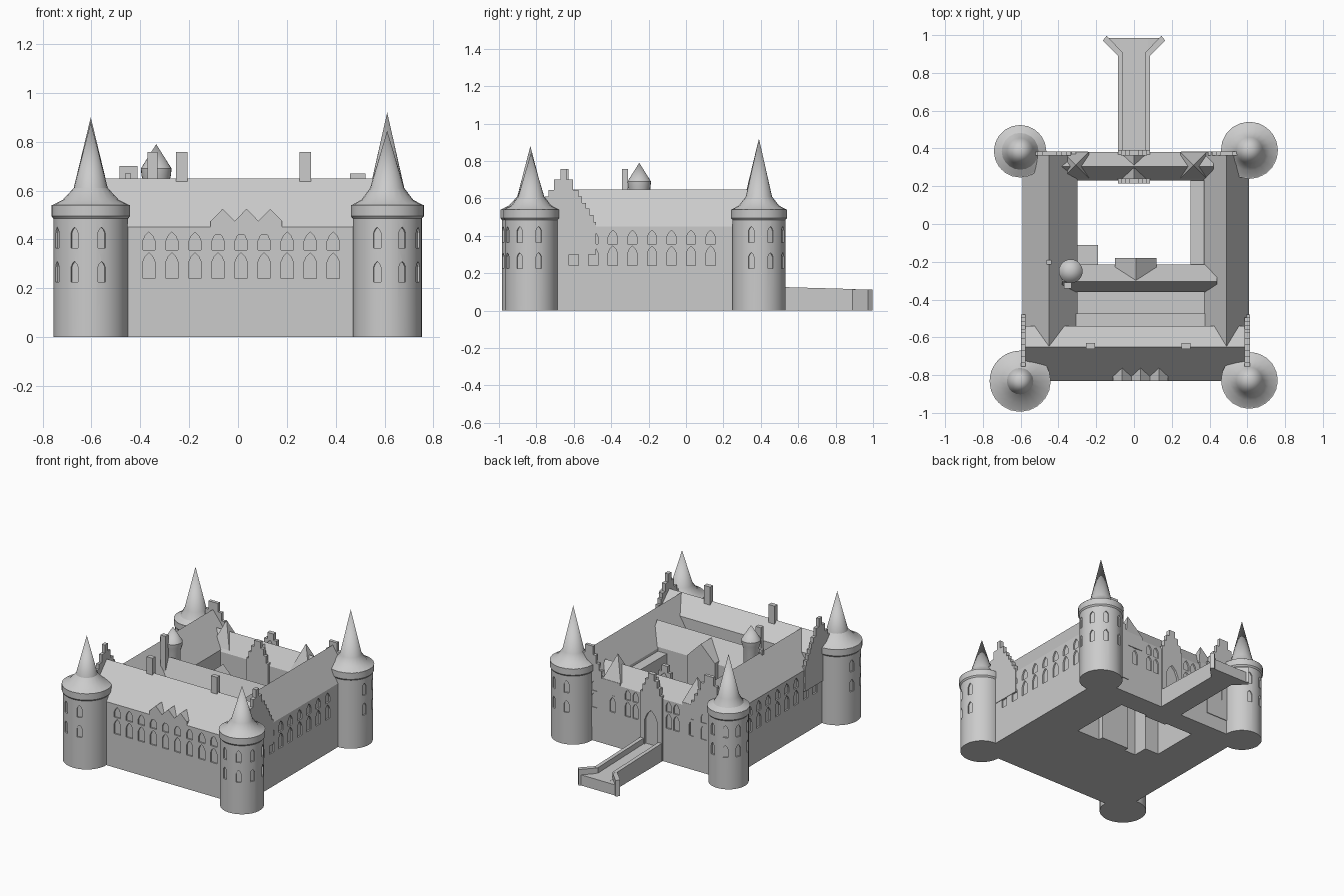
import bpy, bmesh
from math import sin, cos, pi, radians
from mathutils import Matrix, Vector

if "Cube" in bpy.data.objects:
    bpy.data.objects.remove(bpy.data.objects["Cube"])


def finish(bm, name):
    bmesh.ops.recalc_face_normals(bm, faces=bm.faces)
    me = bpy.data.meshes.new(name)
    bm.to_mesh(me)
    bm.free()
    ob = bpy.data.objects.new(name, me)
    bpy.context.collection.objects.link(ob)
    return ob


def add_prism(bm, pts, place, lo, hi):
    a = [bm.verts.new(place(u, v, lo)) for u, v in pts]
    b = [bm.verts.new(place(u, v, hi)) for u, v in pts]
    bm.faces.new(a)
    bm.faces.new(b)
    for i in range(len(pts)):
        j = (i + 1) % len(pts)
        bm.faces.new((a[i], a[j], b[j], b[i]))


PLACE = {'X': lambda u, v, t: (t, u, v),   # profile in y,z
         'Y': lambda u, v, t: (u, t, v),   # profile in x,z
         'Z': lambda u, v, t: (u, v, t)}   # profile in x,y


def prism(name, pts, axis, lo, hi):
    bm = bmesh.new()
    add_prism(bm, pts, PLACE[axis], lo, hi)
    return finish(bm, name)


def box(name, x0, x1, y0, y1, z0, z1):
    return prism(name, [(x0, y0), (x1, y0), (x1, y1), (x0, y1)], 'Z', z0, z1)


def lathe(name, profile, x, y, n):
    bm = bmesh.new()
    rings = []
    for r, z in profile:
        if r == 0:
            rings.append([bm.verts.new((x, y, z))])
        else:
            rings.append([bm.verts.new((x + r * cos(2 * pi * i / n), y + r * sin(2 * pi * i / n), z))
                          for i in range(n)])
    for a, b in zip(rings, rings[1:]):
        for i in range(n):
            j = (i + 1) % n
            bm.faces.new((a[i], a[j], b[0]) if len(b) == 1 else (a[i], a[j], b[j], b[i]))
    for ring in (rings[0], rings[-1]):
        if len(ring) > 1:
            bm.faces.new(ring)
    return finish(bm, name)


def smooth(ob, deg=25):
    bpy.ops.object.select_all(action='DESELECT')
    ob.select_set(True)
    bpy.context.view_layer.objects.active = ob
    bpy.ops.object.shade_smooth_by_angle(angle=radians(deg))


def stepped_gable(name, c, steps, axis, lo, hi, base=0.3):
    # steps: (half width, top) from outside to the peak
    right, z = [], base
    for hw, top in steps:
        right += [(hw, z), (hw, top)]
        z = top
    pts = [(c + u, v) for u, v in right] + [(c - u, v) for u, v in reversed(right)]
    return prism(name, pts, axis, lo, hi)


def add_window(bm, x, y, ang, z0, z1, w=0.05, depth=0.01):
    # pointed window cutter; ang is the outward direction
    out, side = Vector((cos(ang), sin(ang), 0)), Vector((-sin(ang), cos(ang), 0))
    h, zs = w / 2, z1 - w * 0.75
    pts = [(-h, z0), (h, z0), (h, zs), (h * 0.6, zs + (z1 - zs) * 0.6), (0, z1),
           (-h * 0.6, zs + (z1 - zs) * 0.6), (-h, zs)]
    add_prism(bm, pts, lambda u, v, t: Vector((x, y, v)) + side * u + out * t, -depth, 0.03)


def cut(objs, cutter):
    cutter.hide_render = True
    cutter.display_type = 'WIRE'
    for ob in objs:
        m = ob.modifiers.new("windows", 'BOOLEAN')
        m.operation, m.solver, m.object = 'DIFFERENCE', 'EXACT', cutter


# Main wings
front = prism("front_wing", [(-0.83, 0), (-0.83, 0.45), (-0.65, 0.65), (-0.54, 0.54), (-0.54, 0)], 'X', -0.59, 0.61)
left = prism("left_wing", [(-0.59, 0), (-0.59, 0.45), (-0.45, 0.648), (-0.30, 0.45), (-0.30, 0)], 'Y', -0.65, 0.38)
right = prism("right_wing", [(0.61, 0), (0.61, 0.45), (0.49, 0.648), (0.37, 0.45), (0.37, 0)], 'Y', -0.65, 0.38)
back = prism("back_wing", [(0.23, 0), (0.23, 0.44), (0.305, 0.56), (0.38, 0.44), (0.38, 0)], 'X', -0.4, 0.42)

# Courtyard buildings
prism("hall", [(-0.36, 0), (-0.36, 0.46), (-0.305, 0.60), (-0.215, 0.46), (-0.215, 0)], 'X', -0.38, 0.44)
box("hall_terrace", -0.31, 0.38, -0.48, -0.35, 0, 0.40)
box("rear_gallery", -0.31, 0.38, -0.55, -0.475, 0, 0.46)
prism("hall_bay", [(-0.10, 0), (-0.10, 0.48), (0.01, 0.59), (0.12, 0.48), (0.12, 0)], 'Y', -0.305, -0.18)
box("side_gallery", 0.30, 0.38, -0.22, 0.235, 0, 0.43)
box("courtyard_annex", -0.31, -0.19, -0.22, -0.11, 0, 0.40)
smooth(lathe("stair_turret", [(0.048, 0), (0.048, 0.62), (0.06, 0.66), (0.063, 0.69), (0, 0.79)], -0.335, -0.25, 24))

# Chimneys
for x, y, z0 in ((-0.23, -0.645, 0.55), (0.275, -0.645, 0.55), (-0.35, -0.325, 0.45)):
    s = 0.024 if y < -0.5 else 0.02
    box("chimney", x - s, x + s, y - 0.016, y + 0.016, z0, 0.757)
box("small_chimney", -0.462, -0.438, -0.215, -0.19, 0.55, 0.67)

# Front zigzag dormers
for x in (-0.063, 0.035, 0.132):
    prism("front_dormer", [(x - 0.049, 0.42), (x - 0.049, 0.475), (x, 0.525), (x + 0.049, 0.475), (x + 0.049, 0.42)],
          'Y', -0.832, -0.755)

# Stepped gables
side_steps = [(0.175, 0.475), (0.16, 0.51), (0.14, 0.545), (0.12, 0.575), (0.10, 0.61), (0.08, 0.645),
              (0.05, 0.70), (0.017, 0.757)]
for x0, x1 in ((-0.597, -0.574), (0.586, 0.613)):
    stepped_gable("side_stepped_gable", -0.655, side_steps, 'X', x0, x1)
left_steps = [(0.14, 0.49), (0.115, 0.54), (0.09, 0.585), (0.065, 0.64), (0.037, 0.70)]
lg = stepped_gable("left_stepped_gable", -0.448, left_steps, 'Y', 0.362, 0.385, 0.1)
rg = stepped_gable("right_stepped_gable", 0.49, [(h * 0.85, z - 0.03) for h, z in left_steps], 'Y', 0.362, 0.385, 0.1)
gate_steps = [(0.085, 0.46), (0.068, 0.51), (0.048, 0.555), (0.024, 0.60)]
gate = stepped_gable("gate_gable", 0, gate_steps, 'Y', 0.362, 0.392, 0)
stepped_gable("inner_gate_gable", 0, gate_steps, 'Y', 0.215, 0.24, 0)
prism("gate_roof", [(-0.075, 0.40), (-0.075, 0.44), (0, 0.55), (0.075, 0.44), (0.075, 0.40)], 'Y', 0.23, 0.37)

# Pyramid roofs over the back wing
for x in (-0.308, 0.315):
    bm = bmesh.new()
    bmesh.ops.create_cone(bm, segments=4, radius1=0.07 * 2 ** 0.5, radius2=0, depth=0.17, cap_ends=True,
                          matrix=Matrix.Translation((x, 0.312, 0.545)) @ Matrix.Rotation(pi / 4, 4, 'Z'))
    finish(bm, "pyramid_roof")
    box("pyramid_base", x - 0.065, x + 0.065, 0.245, 0.384, 0.36, 0.461)

# Corner towers: centre, radius, apex, outward diagonal
bm = bmesh.new()
towers = []
for x, y, r, top, diag in ((-0.603, -0.832, 0.153, 0.88, 225), (0.611, -0.828, 0.141, 0.845, 315),
                           (-0.603, 0.385, 0.13, 0.90, 135), (0.611, 0.39, 0.142, 0.92, 45)):
    body = lathe("tower_body", [(r, 0), (r, 0.485), (r + 0.008, 0.495), (r + 0.008, 0.54)], x, y, 40)
    towers.append(body)
    roof = lathe("tower_roof", [(r + 0.009, 0.538), (r * 0.75, 0.562), (0.07, 0.61), (0, top)], x, y, 20)
    smooth(roof)
    for d in (-62, -19, 19, 62):
        a = radians(diag + d)
        for z0, z1 in ((0.225, 0.31), (0.365, 0.45)):
            add_window(bm, x + r * cos(a), y + r * sin(a), a, z0, z1, 0.032)
for b in towers:
    smooth(b)
cut(towers, finish(bm, "tower_window_cutter"))

# Wall windows and gate arch
rows = ((0.24, 0.345), (0.357, 0.43))
bm = bmesh.new()
for z0, z1 in rows:
    for i in range(9):
        add_window(bm, -0.365 + i * 0.0944, -0.83, -pi / 2, z0, z1)
    for i in range(8):
        add_window(bm, 0.61, -0.60 + i * 0.1045, 0, z0, z1)
        add_window(bm, -0.59, -0.60 + i * 0.1045, pi, z0, z1)
cut([front, left, right], finish(bm, "wall_window_cutter"))
bm = bmesh.new()
for z0, z1 in rows:
    for x in (-0.41, -0.31, -0.19, -0.13, 0.13, 0.19, 0.31, 0.45):
        add_window(bm, x, 0.382, pi / 2, z0, z1, 0.042, 0.012)
add_window(bm, 0, 0.392, pi / 2, 0.08, 0.34, 0.10, 0.015)
cut([back, lg, rg, gate], finish(bm, "back_window_cutter"))

# Bridge: deck and flared parapets
prism("bridge_deck", [(0.37, 0), (0.37, 0.09), (0.985, 0.075), (0.985, 0)], 'X', -0.075, 0.075)
prism("bridge_mouth", [(-0.07, 0.89), (0.07, 0.89), (0.145, 0.985), (-0.145, 0.985)], 'Z', 0, 0.075)
for s in (-1, 1):
    prism("bridge_parapet", [(0.37, 0), (0.37, 0.13), (0.905, 0.115), (0.905, 0)], 'X', s * 0.057, s * 0.084)
    prism("bridge_flare", [(s * 0.057, 0.905), (s * 0.084, 0.89), (s * 0.165, 0.972), (s * 0.145, 0.997)], 'Z', 0, 0.114)
